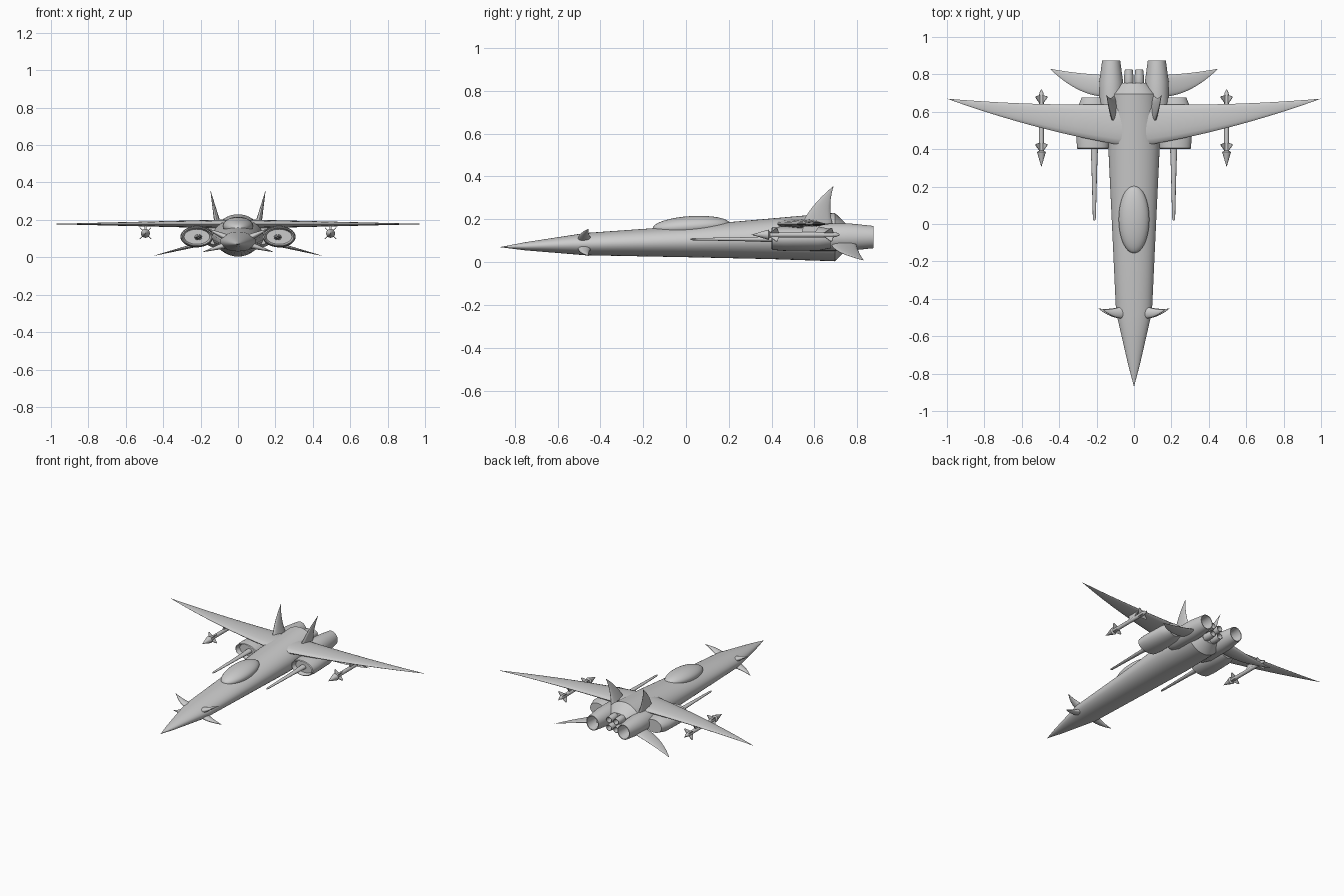
import bpy, bmesh, math
from mathutils import Vector

if "Cube" in bpy.data.objects:
    bpy.data.objects.remove(bpy.data.objects["Cube"])


def finish(name, bm, mirror=False, angle=35):
    bmesh.ops.remove_doubles(bm, verts=bm.verts, dist=1e-5)
    bmesh.ops.recalc_face_normals(bm, faces=bm.faces)
    me = bpy.data.meshes.new(name)
    bm.to_mesh(me)
    bm.free()
    ob = bpy.data.objects.new(name, me)
    bpy.context.collection.objects.link(ob)
    if mirror:
        ob.modifiers.new("Mirror", 'MIRROR').use_mirror_merge = False
    bpy.ops.object.select_all(action='DESELECT')
    ob.select_set(True)
    bpy.context.view_layer.objects.active = ob
    bpy.ops.object.shade_smooth_by_angle(angle=math.radians(angle))
    return ob


def bridge(bm, rings):
    loops = [[bm.verts.new(p) for p in r] for r in rings]
    n = len(loops[0])
    for a, b in zip(loops, loops[1:]):
        for i in range(n):
            j = (i + 1) % n
            bm.faces.new((a[i], a[j], b[j], b[i]))
    bm.faces.new(loops[0])
    bm.faces.new(loops[-1][::-1])


def add_loft(bm, x, stations, n=32):
    """Elliptical rings along y; stations are (y, radius x, radius z, centre z)."""
    bridge(bm, [[(x + max(rx, 1e-4) * math.cos(k * math.tau / n), y,
                  z + max(rz, 1e-4) * math.sin(k * math.tau / n)) for k in range(n)]
                for y, rx, rz, z in stations])


def loft(name, x, stations, mirror=False, n=32):
    bm = bmesh.new()
    add_loft(bm, x, stations, n)
    return finish(name, bm, mirror)


def fin(name, root, tip, lead, trail, thick, n=14):
    """Tapering lens-section surface with curved leading and trailing edges."""
    root, tip = Vector(root), Vector(tip)
    d = (tip - root).normalized()
    up = Vector((-d.y, d.x))

    def curve(c, t):
        return (1 - t) ** 2 * c[0] + 2 * t * (1 - t) * c[1] + t * t * c[2]
    rings = []
    for i in range(n + 1):
        t = i / n
        c = root.lerp(tip, t)
        a, b = curve(lead, t), curve(trail, t)
        h = thick / 2 * (1 - t) + 0.0006
        ring = []
        for k in range(16):
            ang = k * math.tau / 16
            s = (1 - math.cos(ang)) / 2
            o = up * (h * math.sin(ang))
            ring.append((c.x + o.x, a + (b - a) * s, c.y + o.y))
        rings.append(ring)
    bm = bmesh.new()
    bridge(bm, rings)
    return finish(name, bm, True, 50)


# Fuselage with pointed nose and chamfered tail
loft("fuselage", 0, [(-0.87, 0, 0, 0.07), (-0.75, 0.032, 0.019, 0.074),
                     (-0.47, 0.096, 0.052, 0.084), (0.0, 0.118, 0.073, 0.096),
                     (0.4, 0.137, 0.095, 0.109), (0.695, 0.125, 0.113, 0.117),
                     (0.755, 0.075, 0.055, 0.117)], n=40)

# Canopy bubble
bm = bmesh.new()
bmesh.ops.create_uvsphere(bm, u_segments=32, v_segments=16, radius=1)
canopy = finish("canopy", bm)
canopy.scale = (0.082, 0.182, 0.048)
canopy.location = (0, 0.025, 0.167)
canopy.rotation_euler.x = math.radians(3.5)

# Wings, tails, fins and nose canards
fin("wing", (0.06, 0.178), (1.0, 0.178), (0.42, 0.50, 0.67), (0.64, 0.63, 0.67), 0.046, 24)
fin("lower_tail", (0.12, 0.092), (0.45, 0.008), (0.68, 0.67, 0.83), (0.795, 0.80, 0.83), 0.03)
fin("upright_fin", (0.108, 0.175), (0.147, 0.356), (0.54, 0.58, 0.69), (0.685, 0.66, 0.69), 0.034)
fin("upper_canard", (0.05, 0.10), (0.17, 0.156), (-0.505, -0.51, -0.455), (-0.435, -0.46, -0.455), 0.04)
fin("lower_canard", (0.05, 0.07), (0.19, 0.028), (-0.505, -0.51, -0.452), (-0.435, -0.46, -0.452), 0.04)

# Main engines with hollow nozzles
loft("engine", 0.122, [(0.52, 0.05, 0.05, 0.117), (0.58, 0.066, 0.064, 0.117),
                       (0.76, 0.064, 0.064, 0.117), (0.875, 0.048, 0.052, 0.117),
                       (0.875, 0.043, 0.047, 0.117), (0.77, 0.035, 0.037, 0.117)], True)

# Four small central thrusters
for label, z in (("upper", 0.145), ("lower", 0.089)):
    loft(label + "_thruster", 0.028,
         [(0.72, 0.016, 0.016, z), (0.755, 0.025, 0.025, z), (0.79, 0.025, 0.025, z),
          (0.825, 0.021, 0.021, z), (0.825, 0.018, 0.018, z), (0.78, 0.014, 0.014, z)], True, 20)

# Side intake pods
loft("intake_pod", 0.22, [(0.43, 0.068, 0.04, 0.11), (0.40, 0.078, 0.048, 0.11),
                          (0.405, 0.084, 0.053, 0.11), (0.455, 0.088, 0.057, 0.11),
                          (0.62, 0.082, 0.056, 0.11), (0.675, 0.06, 0.045, 0.11)], True)

# Long probes ahead of the pods
loft("probe", 0.212, [(0.02, 0.004, 0.003, 0.107), (0.03, 0.008, 0.005, 0.107),
                      (0.30, 0.015, 0.010, 0.107), (0.45, 0.021, 0.016, 0.107)], True, 16)

# Wing missiles: body, cone head and crossed fins
mx, mz = 0.495, 0.128
bm = bmesh.new()
add_loft(bm, mx, [(0.305, 0, 0, mz), (0.385, 0.024, 0.024, mz), (0.392, 0.013, 0.013, mz),
                  (0.68, 0.013, 0.013, mz), (0.70, 0.011, 0.011, mz), (0.718, 0.003, 0.003, mz)], 20)
for y0, span in ((0.385, 0.035), (0.64, 0.035)):
    for k in range(4):
        a = math.pi / 4 + k * math.pi / 2
        out, side = Vector((math.cos(a), 0, math.sin(a))), Vector((-math.sin(a), 0, math.cos(a)))
        rings = []
        for s in (-0.002, 0.002):
            rings.append([Vector((mx, y, mz)) + out * r + side * s for r, y in
                          ((0.008, y0), (span + 0.008, y0 + 0.035), (span + 0.008, y0 + 0.042),
                           (0.008, y0 + 0.05))])
        bridge(bm, rings)
finish("missile", bm, True)

# Pylons joining missiles to the wing
bm = bmesh.new()
bridge(bm, [[(mx + sx * 0.005, y, z) for sx, y in ((-1, a), (1, a), (1, b), (-1, b))]
            for z, a, b in ((0.132, 0.54, 0.60), (0.178, 0.55, 0.63))])
finish("pylon", bm, True)
